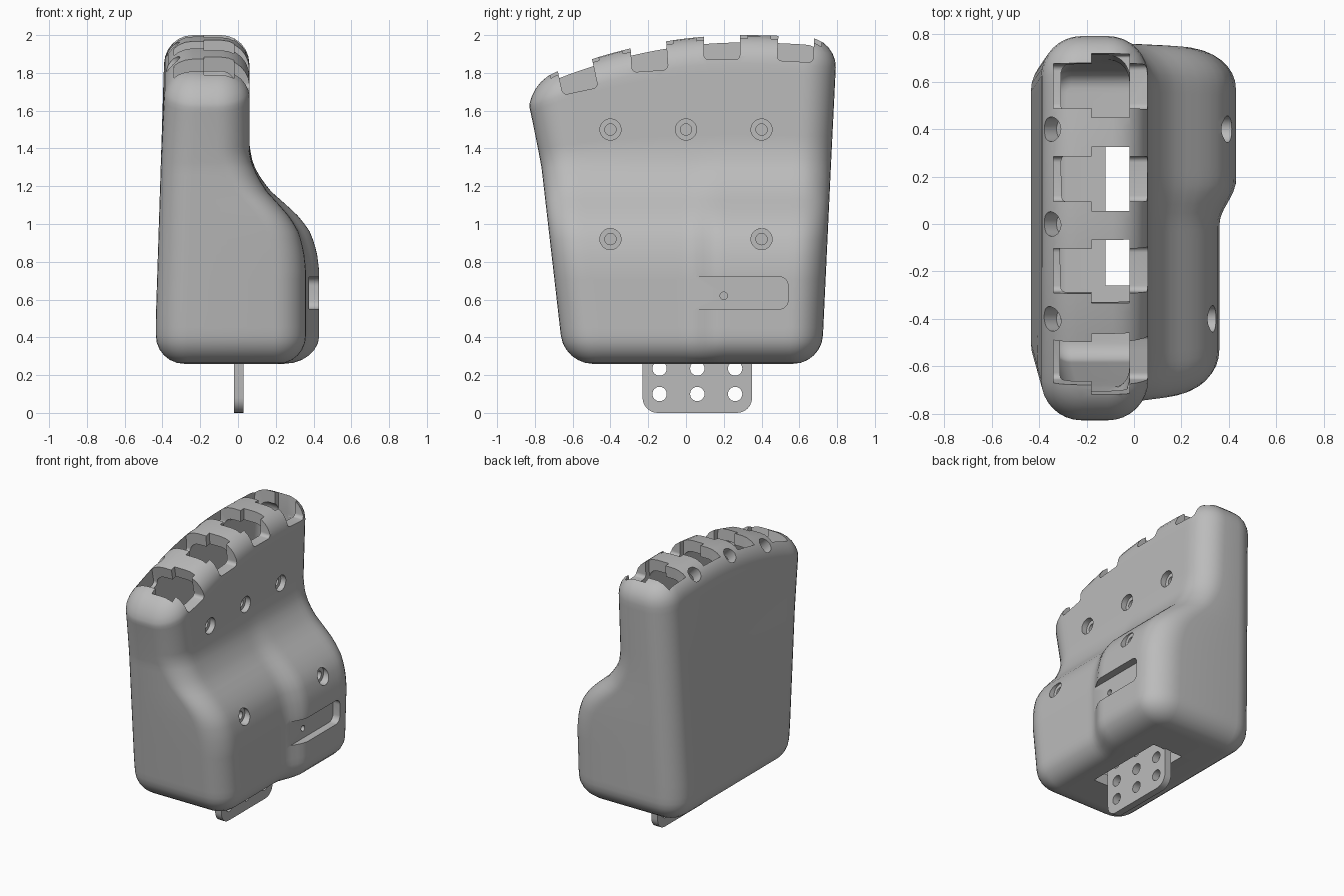
import bpy, bmesh, math
from mathutils import Vector, Matrix

cube = bpy.data.objects.get("Cube")
if cube:
    bpy.data.objects.remove(cube, do_unlink=True)

grey = bpy.data.materials.new("plain grey")
grey.use_nodes = True
grey.diffuse_color = (0.5, 0.5, 0.5, 1)
bsdf = next(n for n in grey.node_tree.nodes if n.type == 'BSDF_PRINCIPLED')
bsdf.inputs["Base Color"].default_value = (0.5, 0.5, 0.5, 1)

BOTTOM, TOP, WALL = 0.26, 2.0, 0.08
# belly outline: height, half-depth on the grip side
BELLY = [(0.26, 0.36), (0.75, 0.36), (0.85, 0.35), (0.95, 0.325), (1.03, 0.28),
         (1.10, 0.22), (1.17, 0.155), (1.24, 0.11), (1.32, 0.075), (1.42, 0.06), (2.1, 0.06)]


def clamp(v):
    return max(0.0, min(1.0, v))


def belly(z):
    for (za, xa), (zb, xb) in zip(BELLY, BELLY[1:]):
        if z <= zb:
            return xa + (xb - xa) * (z - za) / (zb - za)
    return BELLY[-1][1]


def drop(y):
    return (0.2 if y < 0.3 else 0.1) * (y - 0.3) ** 2


def new_object(name, bm):
    bmesh.ops.recalc_face_normals(bm, faces=bm.faces)
    mesh = bpy.data.meshes.new(name)
    bm.to_mesh(mesh)
    bm.free()
    mesh.materials.append(grey)
    ob = bpy.data.objects.new(name, mesh)
    bpy.context.scene.collection.objects.link(ob)
    return ob


def warp(x, y, z, wall):
    """Arch the knuckle line and swell the rear half of the belly."""
    s = clamp(y / 0.18)
    x += 0.07 * clamp((x + wall - 0.06) / 0.3) * s * s * (3 - 2 * s)
    z -= drop(y) * clamp((z - 1.3) / 0.6)
    return Vector((x, y, z))


def ring(z, inset, radius, wall):
    x0 = -0.435 + 0.045 * clamp((z - 0.5) / 1.4) + inset
    x1 = belly(z) - inset
    y0 = -0.65 - 0.115 * (z - 0.3) + inset
    y1 = 0.72 + 0.047 * (z - 0.3) - inset
    half = []
    for i in range(9):
        a = math.radians(90 * i / 8)
        half.append((radius * (1 - math.sin(a)), y0 + radius * (1 - math.cos(a))))
    for i in range(1, 30):
        half.append((0, y0 + radius + (y1 - y0 - 2 * radius) * i / 30))
    for i in range(9):
        a = math.radians(90 * i / 8)
        half.append((radius * (1 - math.cos(a)), y1 - radius * (1 - math.sin(a))))
    pts = [(x1 - d, y) for d, y in half] + [(x0 + d, y) for d, y in reversed(half)]
    return [warp(x, y, z, wall) for x, y in pts]


def rounded_body(name, wall):
    """Loft rounded rectangles from the base to the arched top."""
    r = 0.15 - wall
    zb, zt = BOTTOM + wall, TOP - wall
    arc = [math.radians(a) for a in range(0, 91, 15)]
    levels = [(zb + r - r * math.sin(a), r - r * math.cos(a)) for a in reversed(arc)]
    n = 34
    levels += [(zb + r + (zt - zb - 2 * r) * i / n, 0) for i in range(1, n)]
    levels += [(zt - r + r * math.sin(a), r - r * math.cos(a)) for a in arc]
    bm = bmesh.new()
    rows = [[bm.verts.new(p) for p in ring(z, d + wall, r + 0.02 - d, wall)]
            for z, d in levels]
    count = len(rows[0])
    for low, high in zip(rows, rows[1:]):
        for i in range(count):
            j = (i + 1) % count
            bm.faces.new((low[i], low[j], high[j], high[i]))
    for row in (rows[0], rows[-1]):
        for i in range(count // 2 - 1):
            bm.faces.new((row[i], row[i + 1], row[count - 2 - i], row[count - 1 - i]))
    return new_object(name, bm)


def panel(name, x0, x1, centre, size, radius, tilt=0):
    """Rounded rectangle in the side plane, extruded across x."""
    bm = bmesh.new()
    w, h = size[0] / 2 - radius, size[1] / 2 - radius
    pts = []
    for k, (sy, sz) in enumerate(((1, 1), (-1, 1), (-1, -1), (1, -1))):
        for i in range(7):
            a = math.radians(90 * k + 15 * i)
            pts.append((sy * w + radius * math.cos(a), sz * h + radius * math.sin(a)))
    face = bm.faces.new([bm.verts.new((x0, y, z)) for y, z in pts])
    out = bmesh.ops.extrude_face_region(bm, geom=[face])
    bmesh.ops.translate(bm, verts=[v for v in out["geom"] if isinstance(v, bmesh.types.BMVert)],
                        vec=(x1 - x0, 0, 0))
    bm.transform(Matrix.Translation((0, *centre)) @ Matrix.Rotation(math.radians(tilt), 4, 'X'))
    return new_object(name, bm)


def drill(name, start, end, radius):
    a, b = Vector(start), Vector(end)
    bm = bmesh.new()
    turn = (b - a).to_track_quat('Z', 'Y').to_matrix().to_4x4()
    bmesh.ops.create_cone(bm, cap_ends=True, segments=32, radius1=radius, radius2=radius,
                          depth=(b - a).length, matrix=Matrix.Translation((a + b) / 2) @ turn)
    return new_object(name, bm)


def carve(target, cutters):
    for c in cutters:
        c.hide_render = True
        mod = target.modifiers.new(c.name, 'BOOLEAN')
        mod.operation, mod.solver, mod.object = 'DIFFERENCE', 'EXACT', c
    deps = bpy.context.evaluated_depsgraph_get()
    mesh = bpy.data.meshes.new_from_object(target.evaluated_get(deps))
    target.modifiers.clear()
    target.data = mesh
    for c in cutters:
        bpy.data.objects.remove(c, do_unlink=True)


# hollow shell
shell = rounded_body("palm_shell", 0)
cutters = [rounded_body("cavity", WALL)]

# finger openings: narrow slot plus a wider middle
for y, floor, tilt in ((-0.59, 1.70, 12), (-0.2, 1.81, 4), (0.19, 1.87, 0), (0.585, 1.86, -3)):
    cutters.append(panel("finger_slot", -0.34, 0.15, (y, floor + 0.15), (0.19, 0.3), 0.025, tilt))
    cutters.append(panel("finger_socket", -0.18, -0.02, (y, floor + 0.13), (0.27, 0.34), 0.01, tilt))

# counterbored screw holes on the grip side
for y, z, seat in ((-0.4, 1.5, 0.02), (0, 1.5, 0.02), (0.4, 1.5, 0.02),
                   (-0.4, 0.92, 0.295), (0.4, 0.92, 0.36)):
    cutters.append(drill("screw_bore", (seat, y, z), (0.6, y, z), 0.056))
    cutters.append(drill("screw_hole", (seat - 0.15, y, z), (seat + 0.1, y, z), 0.03))

# slanted tendon holes along the back edge of the knuckles
for y in (-0.4, 0, 0.4):
    z = TOP - drop(y) - 0.05
    cutters.append(drill("tendon_hole", (-0.46, y, z + 0.11), (-0.29, y, z - 0.06), 0.052))

# shallow pocket with a pin hole, and the base opening
cutters.append(panel("side_pocket", 0.375, 0.6, (0.28, 0.635), (0.52, 0.17), 0.045))
cutters.append(drill("pin_hole", (0.3, 0.2, 0.62), (0.45, 0.2, 0.62), 0.02))
cutters.append(panel("base_opening", -0.12, 0.12, (0.04, 0.3), (0.6, 0.26), 0.01))
carve(shell, cutters)

# perforated mounting tab through the base
tab = panel("mounting_tab", -0.02, 0.03, (0.06, 0.28), (0.58, 0.56), 0.08)
carve(tab, [drill("tab_hole", (-0.1, y, z), (0.1, y, z), 0.038)
            for y in (-0.14, 0.06, 0.26) for z in (0.1, 0.235, 0.37)])

# smooth shading with crisp cut edges
bpy.ops.object.select_all(action='DESELECT')
for ob in (shell, tab):
    ob.select_set(True)
bpy.context.view_layer.objects.active = shell
bpy.ops.object.shade_smooth_by_angle(angle=math.radians(35))
